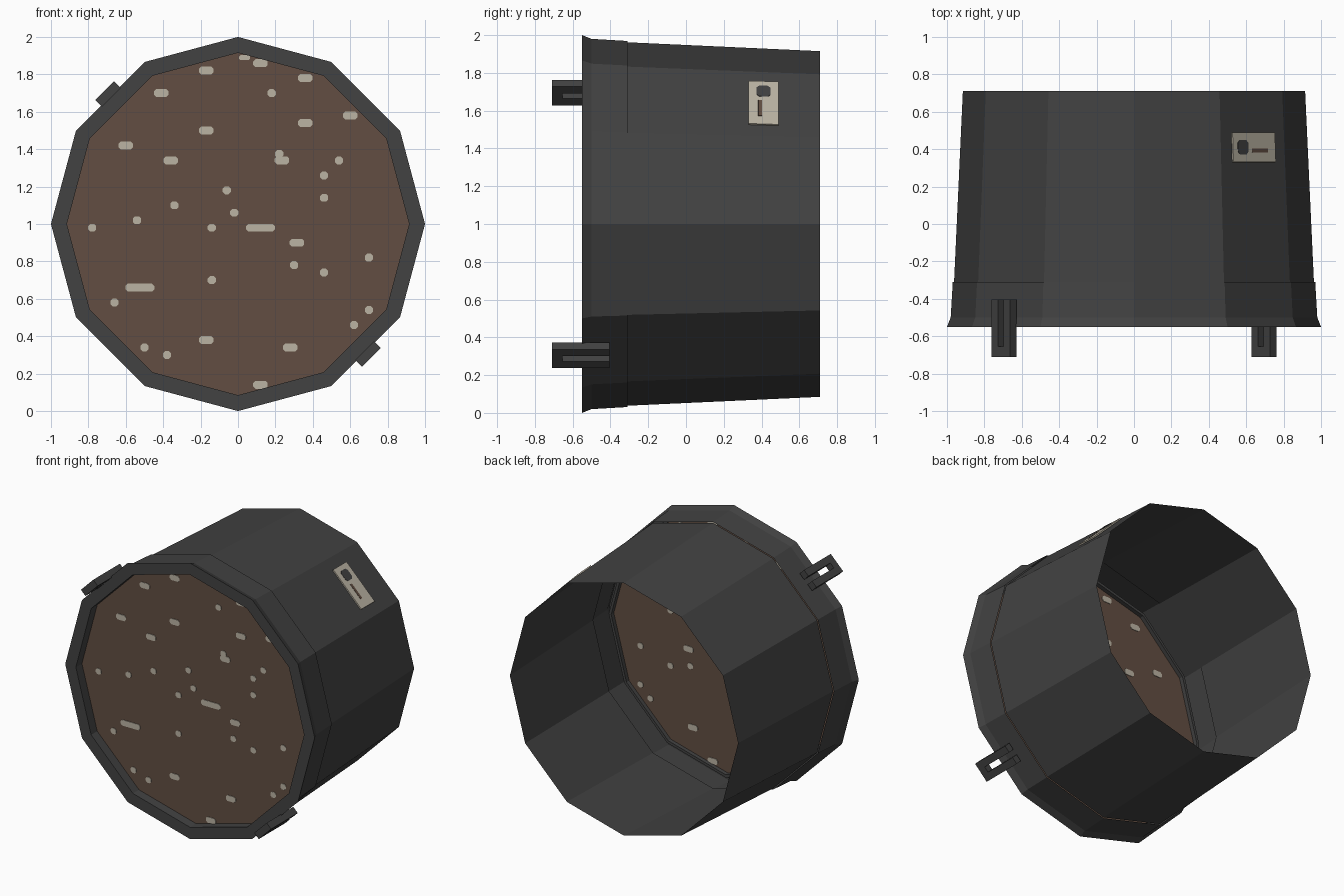
import bpy, bmesh, math
from mathutils import Matrix, Vector

if "Cube" in bpy.data.objects:
    bpy.data.objects.remove(bpy.data.objects["Cube"])


def material(name, rgb):
    m = bpy.data.materials.new(name)
    m.diffuse_color = (*rgb, 1)
    m.use_nodes = True
    m.node_tree.nodes["Principled BSDF"].inputs["Base Color"].default_value = m.diffuse_color
    return m


DARK = material("dark_grey", (0.054, 0.054, 0.054))
BROWN = material("brown", (0.122, 0.076, 0.054))
CREAM = material("cream", (0.50, 0.455, 0.37))


def make_object(name, bm, mat):
    mesh = bpy.data.meshes.new(name)
    bm.to_mesh(mesh)
    bm.free()
    mesh.materials.append(mat)
    ob = bpy.data.objects.new(name, mesh)
    bpy.context.collection.objects.link(ob)
    return ob


def lathe(name, profile, mat, sides=12):
    """Open 12-sided shell about the y axis from (radius, y) points."""
    bm = bmesh.new()
    rings = []
    for r, y in profile:
        rings.append([bm.verts.new((r * math.cos(a), y, 1 + r * math.sin(a)))
                      for a in (2 * math.pi * i / sides for i in range(sides))])
    for p, q in zip(rings, rings[1:]):
        for i in range(sides):
            j = (i + 1) % sides
            bm.faces.new((p[i], q[i], q[j], p[j]))
    return make_object(name, bm, mat)


def prisms(name, outlines, frame, w0, w1, mat):
    """Extrude 2D outlines from w0 to w1 along the frame's third axis."""
    bm = bmesh.new()
    for pts in outlines:
        low = [bm.verts.new(frame @ Vector((u, v, w0))) for u, v in pts]
        top = [bm.verts.new(frame @ Vector((u, v, w1))) for u, v in pts]
        bm.faces.new(low[::-1])
        bm.faces.new(top)
        n = len(pts)
        for i in range(n):
            j = (i + 1) % n
            bm.faces.new((low[i], low[j], top[j], top[i]))
    return make_object(name, bm, mat)


def frame(u, v, w, origin):
    m = Matrix((u, v, w)).transposed().to_4x4()
    m.translation = origin
    return m


def side_frame(angle, slope=0.0, origin_r=0.0, y=0.0):
    """u runs around the barrel, v along it, w outwards."""
    a = math.radians(angle)
    radial = Vector((math.cos(a), 0, math.sin(a)))
    u = Vector((math.sin(a), 0, -math.cos(a)))
    v = (Vector((0, 1, 0)) - slope * radial).normalized()
    return frame(u, v, u.cross(v), Vector((0, y, 1)) + radial * origin_r)


def rect(x0, x1, y0, y1):
    return [(x0, y0), (x1, y0), (x1, y1), (x0, y1)]


def chamfered(x, y, w, h, c=0.012):
    a, b = w / 2, h / 2
    return [(x + p, y + q) for p, q in (
        (-a + c, -b), (a - c, -b), (a, -b + c), (a, b - c),
        (a - c, b), (-a + c, b), (-a, b - c), (-a, -b + c))]


# barrel and front rim
lathe("barrel", [(0.962, -0.31), (0.915, 0.71)], DARK)
lathe("front_rim", [(0.935, -0.45), (0.915, -0.45), (0.915, -0.55), (1.0, -0.55),
                    (0.98, -0.50), (0.969, -0.31)], DARK)

# front panel
DISC_Y = -0.48
face = frame(Vector((1, 0, 0)), Vector((0, 0, 1)), Vector((0, -1, 0)),
             Vector((0, DISC_Y, 0)))
bm = bmesh.new()
bm.faces.new([bm.verts.new((0.915 * math.cos(math.radians(30 * i)), DISC_Y,
                            1 + 0.915 * math.sin(math.radians(30 * i))))
              for i in range(12)])
make_object("front_panel", bm, BROWN)

# pale flecks, visible on both sides of the panel
small = [(0.18, 1.70), (0.22, 1.375), (0.54, 1.34), (0.46, 1.26), (-0.06, 1.18),
         (0.46, 1.14), (-0.34, 1.10), (-0.02, 1.06), (-0.54, 1.02), (-0.78, 0.98),
         (-0.14, 0.98), (0.70, 0.82), (0.30, 0.78), (0.46, 0.74), (-0.14, 0.70),
         (-0.66, 0.58), (0.70, 0.54), (0.62, 0.46), (-0.50, 0.34), (-0.38, 0.30)]
wide = [(0.12, 1.86), (-0.17, 1.82), (0.36, 1.78), (-0.41, 1.70), (0.60, 1.58),
        (0.36, 1.54), (-0.17, 1.50), (-0.60, 1.42), (-0.36, 1.34), (0.235, 1.34),
        (0.315, 0.90), (-0.17, 0.38), (0.28, 0.34), (0.12, 0.14)]
long = [(0.12, 0.98), (-0.525, 0.66)]
flecks = [chamfered(x, z, w, 0.042) for group, w in
          ((small, 0.044), (wide, 0.078), (long, 0.155)) for x, z in group]
flecks.append(chamfered(0.035, 1.89, 0.06, 0.026, 0.008))
prisms("panel_flecks", flecks, face, -0.004, 0.004, CREAM)

# forked clips on opposite sides of the rim
fork = [(-0.07, -0.71), (0.07, -0.71), (0.07, -0.405), (0.02, -0.405),
        (0.02, -0.655), (-0.02, -0.655), (-0.02, -0.405), (-0.07, -0.405)]
for name, angle in (("upper_clip", 135), ("lower_clip", -45)):
    prisms(name, [fork], side_frame(angle), 0.958, 1.008, DARK)

# label plate with a dark patch and a brown bar
label = side_frame(45, 0.0445, 0.900, 0.41)
prisms("label_plate", [rect(-0.16, 0.16, -0.08, 0.08)], label, 0.0, 0.009, CREAM)
prisms("label_patch", [chamfered(-0.085, 0.0, 0.08, 0.076, 0.015)],
       label, 0.009, 0.011, DARK)
prisms("label_bar", [rect(-0.018, 0.10, -0.028, -0.008)],
       label, 0.009, 0.011, BROWN)
